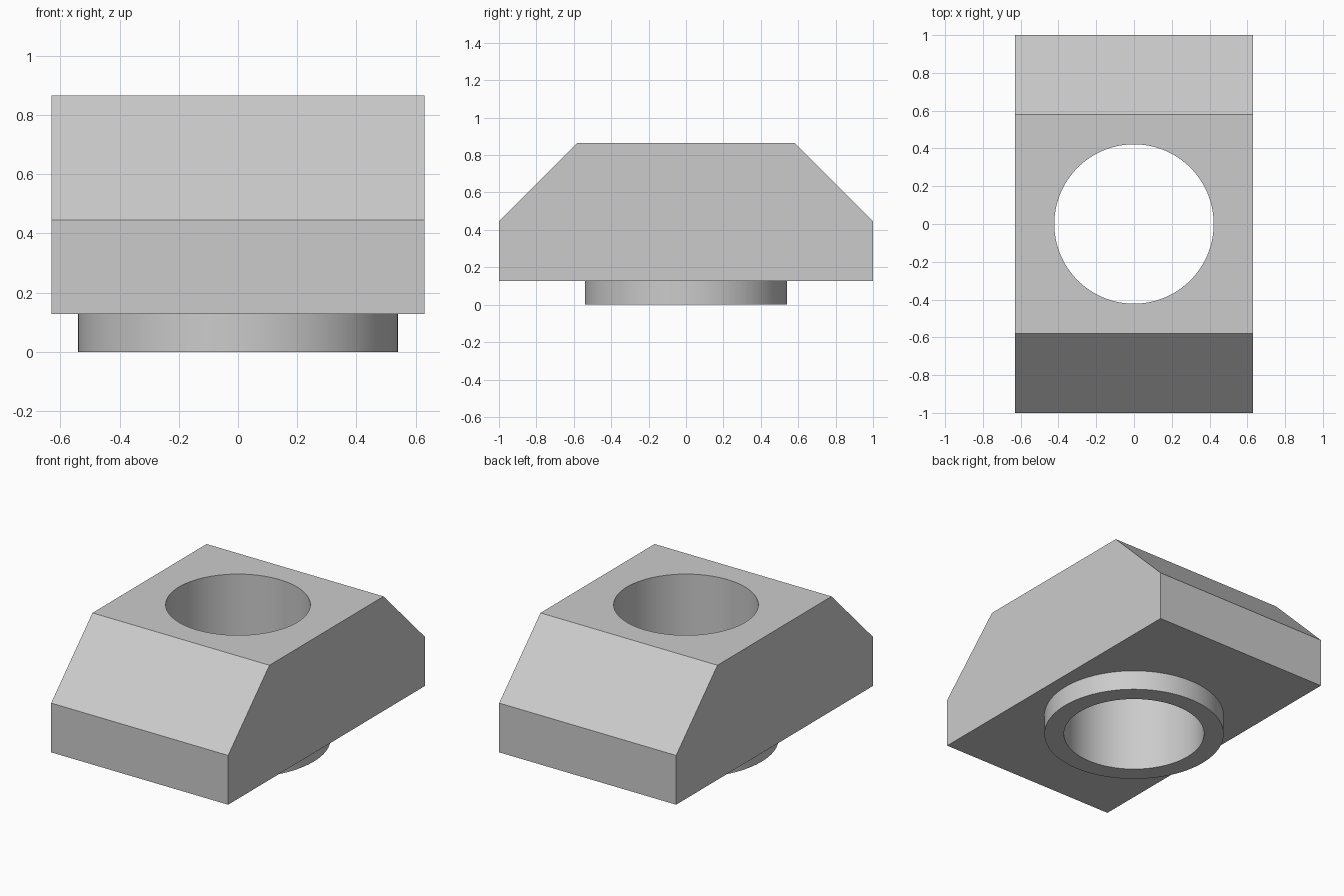
import bpy
import bmesh
import math
from mathutils import Matrix

cube = bpy.data.objects.get("Cube")
if cube:
    bpy.data.objects.remove(cube, do_unlink=True)

HALF_WIDTH = 0.63
BLOCK_BOTTOM, CHAMFER_Z, TOP = 0.128, 0.445, 0.865
TOP_HALF_LENGTH = 0.58
COLLAR_RADIUS, HOLE_RADIUS = 0.54, 0.422
SEGMENTS = 96

steel = bpy.data.materials.new("light_grey_steel")
steel.use_nodes = True
colour = (0.6, 0.6, 0.6, 1)
steel.diffuse_color = colour
steel.node_tree.nodes["Principled BSDF"].inputs["Base Color"].default_value = colour


def add_object(name, bm):
    bmesh.ops.recalc_face_normals(bm, faces=bm.faces)
    mesh = bpy.data.meshes.new(name)
    bm.to_mesh(mesh)
    bm.free()
    mesh.materials.append(steel)
    obj = bpy.data.objects.new(name, mesh)
    bpy.context.collection.objects.link(obj)
    return obj


def cylinder(name, radius, low, high):
    bm = bmesh.new()
    bmesh.ops.create_cone(bm, cap_ends=True, segments=SEGMENTS, radius1=radius,
                          radius2=radius, depth=high - low,
                          matrix=Matrix.Translation((0, 0, (low + high) / 2)))
    return add_object(name, bm)


# Chamfered block: side profile extruded across the width
half = [(1, BLOCK_BOTTOM), (1, CHAMFER_Z), (TOP_HALF_LENGTH, TOP)]
profile = half + [(-y, z) for y, z in reversed(half)]
bm = bmesh.new()
side = bm.faces.new([bm.verts.new((-HALF_WIDTH, y, z)) for y, z in profile])
extruded = bmesh.ops.extrude_face_region(bm, geom=[side])["geom"]
bmesh.ops.translate(bm, vec=(2 * HALF_WIDTH, 0, 0),
                    verts=[v for v in extruded if isinstance(v, bmesh.types.BMVert)])
nut = add_object("chamfered_nut", bm)

# Collar joined underneath, then the through hole
collar = cylinder("collar_helper", COLLAR_RADIUS, 0, BLOCK_BOTTOM + 0.1)
hole = cylinder("hole_cutter", HOLE_RADIUS, -0.2, TOP + 0.2)
for helper, operation in ((collar, 'UNION'), (hole, 'DIFFERENCE')):
    mod = nut.modifiers.new(helper.name, 'BOOLEAN')
    mod.operation = operation
    mod.solver = 'EXACT'
    mod.object = helper

bpy.ops.object.select_all(action='DESELECT')
nut.select_set(True)
bpy.context.view_layer.objects.active = nut
for mod in list(nut.modifiers):
    bpy.ops.object.modifier_apply(modifier=mod.name)
for helper in (collar, hole):
    bpy.data.objects.remove(helper, do_unlink=True)

# Smooth round walls, crisp edges
bpy.ops.object.shade_smooth_by_angle(angle=math.radians(25))
